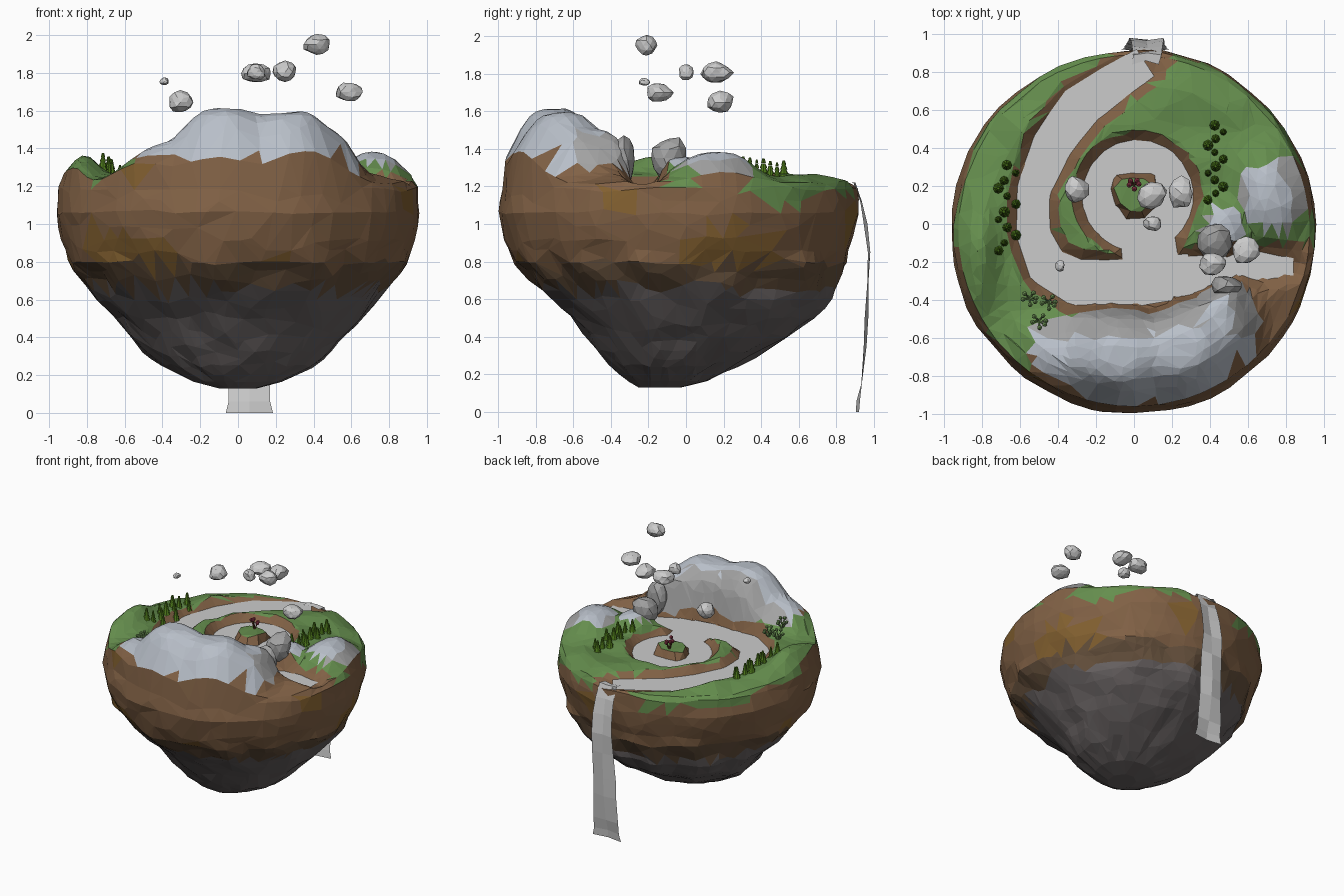
import bpy, bmesh, math, random
from mathutils import Vector, noise, Matrix

if "Cube" in bpy.data.objects:
    bpy.data.objects.remove(bpy.data.objects["Cube"])

random.seed(4)


def mat(name, r, g, b):
    m = bpy.data.materials.new(name)
    m.diffuse_color = (r, g, b, 1)
    m.use_nodes = True
    m.node_tree.nodes["Principled BSDF"].inputs["Base Color"].default_value = m.diffuse_color
    return m


SOIL = mat("soil", .22, .12, .06)
DARK_SOIL = mat("dark_soil", .13, .08, .045)
OCHRE = mat("ochre", .23, .12, .03)
STONE = mat("dark_stone", .13, .115, .115)
GRASS = mat("grass", .13, .27, .075)
SNOW = mat("snow", .48, .52, .58)
CLIFF = mat("cliff", .36, .36, .36)
PINE = mat("pine", .07, .18, .01)
SHRUB = mat("shrub", .2, .38, .12)
BARK = mat("bark", .16, .07, .03)
RED = mat("red_leaves", .3, .04, .07)


def finish(name, bm, *mats):
    me = bpy.data.meshes.new(name)
    bm.to_mesh(me)
    bm.free()
    for m in mats:
        me.materials.append(m)
    ob = bpy.data.objects.new(name, me)
    bpy.context.collection.objects.link(ob)
    return ob


# Water courses: x, y, half width
RIVER = [(.1, .95, .06), (.06, .85, .07), (-.11, .74, .085), (-.28, .62, .1), (-.43, .42, .095),
         (-.53, .17, .075), (-.53, -.05, .075), (-.46, -.22, .095), (-.3, -.31, .11),
         (0, -.31, .11), (.3, -.27, .1)]
INLET = [(.06, .02, .13), (.1, -.3, .14)]
NOTCH = [(.28, -.27, .09), (.52, -.22, .055), (.68, -.22, .07), (.84, -.22, .04)]
POOL = (.02, .15, .28)
WATER = 1.21


def channel(x, y):
    """Signed distance to the nearest water edge."""
    best = math.hypot(x - POOL[0], y - POOL[1]) - POOL[2]
    for path in (RIVER, INLET, NOTCH):
        for a, b in zip(path, path[1:]):
            dx, dy = b[0] - a[0], b[1] - a[1]
            t = ((x - a[0]) * dx + (y - a[1]) * dy) / (dx * dx + dy * dy)
            t = min(1, max(0, t))
            d = math.hypot(x - a[0] - t * dx, y - a[1] - t * dy)
            best = min(best, d - a[2] - t * (b[2] - a[2]))
    return best


# Hills: x, y, height, radius x, radius y
HILLS = [(-.08, -.7, .355, .28, .26), (.1, -.69, .2, .3, .27), (.27, -.67, .325, .27, .27),
         (.43, -.54, .24, .21, .24), (.47, -.39, .18, .13, .13), (-.37, -.71, .16, .27, .2),
         (.73, .15, .113, .19, .23), (.47, -.02, .1, .13, .15)]


def hills(x, y):
    """Smoothly blended hill height."""
    return sum((h * math.exp(-math.hypot((x - a) / rx, (y - b) / ry) ** 3)) ** 4
               for a, b, h, rx, ry in HILLS) ** .25


def height(x, y):
    r = math.hypot(x, y + .035) / .92
    z = 1.26 - .04 * max(0, (r - .85) / .15) + hills(x, y)
    z += .115 * math.exp(-((x + .83) / .1) ** 2 - ((y + .2) / .28) ** 2)
    z += .022 * noise.noise(Vector((x * 5, y * 5, 1)))
    t = min(1, max(0, channel(x, y) / .065))
    return WATER - .012 + (z - WATER + .012) * t


# Island body: rings of z, half width, front y, back y, then the height field on top
PROFILE = [(.13, .1, -.25, -.03), (.165, .23, -.31, .11), (.25, .4, -.41, .27), (.33, .5, -.47, .42),
           (.41, .58, -.53, .56), (.5, .65, -.61, .68), (.6, .75, -.71, .77), (.7, .83, -.82, .8),
           (.8, .89, -.91, .84), (.92, .935, -.965, .88), (1.06, .965, -.995, .92), (1.19, .945, -.98, .91)]
rows = [PROFILE[0]]
for p, q in zip(PROFILE, PROFILE[1:]):
    rows += [tuple((u + v) / 2 for u, v in zip(p, q)), q]
SEG, TOP = 96, 36
bm = bmesh.new()
rings = []
for z, rx, y0, y1 in rows:
    ring = []
    for i in range(SEG):
        a = math.tau * i / SEG
        c, s = math.cos(a), math.sin(a)
        k = 1 + .05 * noise.noise(Vector((c * 4, s * 4, z * 7))) * (1 if z < .85 else .35)
        dz = .02 * noise.noise(Vector((c * 4, s * 4, z * 9 + 5))) if z > .2 else 0
        ring.append(bm.verts.new((rx * c * k, (y0 + y1) / 2 + (y1 - y0) / 2 * s * k, z + dz)))
    rings.append(ring)
for j in range(TOP):
    f = 1 - j / TOP
    ring = []
    for i in range(SEG):
        a = math.tau * i / SEG
        x, y = .925 * f * math.cos(a), -.035 * f + .925 * f * math.sin(a)
        ring.append(bm.verts.new((x, y, height(x, y))))
    rings.append(ring)
for lo, hi in zip(rings, rings[1:]):
    for i in range(SEG):
        k = (i + 1) % SEG
        bm.faces.new((lo[i], lo[k], hi[k], hi[i]))
bm.faces.new(rings[0][::-1])
bm.faces.new(rings[-1])
bmesh.ops.triangulate(bm, faces=bm.faces)
island = finish("island", bm, SOIL, DARK_SOIL, OCHRE, STONE, GRASS, SNOW, CLIFF)
# Thin the mesh to irregular low-poly facets
island.modifiers.new("facets", 'DECIMATE').ratio = .22
bpy.context.view_layer.objects.active = island
bpy.ops.object.modifier_apply(modifier="facets")
# Colour the facets by height, slope and distance to water
for p in island.data.polygons:
    x, y, z = p.center
    nz = p.normal.z
    bank = channel(x, y)
    if z < .66:
        i = 3
    elif z < .79:
        i = 1
    elif hills(x, y) > .06 and z > 1.29 and x > -.55:
        i = 6 if (nz < .8 and y > -.6) else 5
        if y < -.7 and z < 1.36:
            i = 0
    elif z > 1.2 and nz > .35:
        i = 0 if bank < .05 or (x > .5 and y < -.1) or (y < -.75) else 4
    elif y > .3 and z > 1.12 + .1 * noise.noise(Vector((x * 3, y * 3, 0))) and abs(x) > .2:
        i = 4
    else:
        i = 2 if noise.noise(Vector((x * 2.5, y * 2.5, z * 3))) > .3 else 0
    p.material_index = i


# Water sheets
def ribbon(name, pts, side=None, bow=0):
    bm = bmesh.new()
    prev = None
    for i, (x, y, z, w) in enumerate(pts):
        a, b = pts[max(i - 1, 0)], pts[min(i + 1, len(pts) - 1)]
        s = side or Vector((b[1] - a[1], a[0] - b[0], 0)).normalized()
        row = [bm.verts.new(Vector((x, y + bow * (1 - abs(k)) * math.cos(i), z)) + s * w * k) for k in (-1, 0, 1)]
        if prev:
            for k in (0, 1):
                bm.faces.new((prev[k], prev[k + 1], row[k + 1], row[k]))
        prev = row
    return finish(name, bm)


ribbon("river", [(x, y, WATER, w + .015) for x, y, w in RIVER[1:]])
ribbon("pool_inlet", [(x, y, WATER - .001, w + .01) for x, y, w in INLET])
ribbon("notch_stream", [(x, y, WATER - .002, w + .01) for x, y, w in NOTCH])
bm = bmesh.new()
bmesh.ops.create_circle(bm, cap_ends=True, segments=28, radius=POOL[2] + .015,
                        matrix=Matrix.Translation((POOL[0], POOL[1], WATER + .001)))
finish("pool", bm)
ribbon("waterfall", [(.06, .84, 1.215, .07), (.07, .89, 1.22, .075), (.07, .935, 1.12, .08), (.07, .965, 1, .085),
                     (.065, .98, .85, .09), (.065, .965, .7, .095), (.06, .95, .5, .1), (.06, .945, .35, .1),
                     (.06, .935, .15, .11), (.06, .925, .06, .11), (.06, .92, 0, .125)], Vector((1, 0, 0)), .02)


# Boulders
def boulder(name, pos, size, *mats):
    bm = bmesh.new()
    bmesh.ops.create_icosphere(bm, subdivisions=2, radius=1)
    off = Vector(pos) * 7
    for v in bm.verts:
        v.co *= 1 + .3 * noise.noise(v.co * 1.1 + off)
        v.co = Vector(pos) + Vector([c * s for c, s in zip(v.co, size)])
    return finish(name, bm, *mats)


for n, (x, y, z, sx, sy, sz) in enumerate([
        (-.305, .18, 1.645, .064, .077, .052), (.415, -.21, 1.95, .07, .062, .05),
        (.59, -.14, 1.7, .07, .072, .05), (.25, .16, 1.805, .066, .082, .053),
        (.09, .155, 1.797, .08, .068, .054), (.1, 0, 1.805, .05, .042, .046),
        (-.39, -.22, 1.755, .027, .03, .02)]):
    boulder("floating_rock_%d" % n, (x, y, z), (sx, sy, sz))
boulder("gate_rock_back", (.43, -.09, 1.35), (.1, .1, .115), CLIFF)
boulder("gate_rock_front", (.48, -.33, 1.34), (.085, .06, .125), CLIFF)

# Islet with a grassy cap in the pool
bm = bmesh.new()
bmesh.ops.create_cone(bm, cap_ends=True, segments=9, radius1=.14, radius2=.1, depth=.09,
                      matrix=Matrix.Translation((0, .16, 1.225)))
for v in bm.verts:
    v.co += Vector((random.uniform(-.02, .02), random.uniform(-.02, .02), random.uniform(-.012, .012)))
bmesh.ops.triangulate(bm, faces=bm.faces)
for f in bm.faces:
    f.material_index = int(f.normal.z > .75)
finish("islet", bm, SOIL, GRASS)


# Plants
def pine(bm, x, y, r):
    z = height(x, y) - .01
    h = .065 + r
    for k in range(4):
        q = r * (1 - .2 * k)
        bmesh.ops.create_cone(bm, cap_ends=True, segments=8, radius1=q, radius2=q * .5, depth=h * .24,
                              matrix=Matrix.Translation((x, y, z + h * (.14 + .25 * k))))


bm = bmesh.new()
for i in range(12):
    r = (.033, .022, .028)[i % 3]
    pine(bm, -.67 + (0, .045, -.015, -.045)[i % 4], .31 - .041 * i, r)
    pine(bm, .425 + (0, .045, .005, -.035)[i % 4], .52 - .036 * i, r)
finish("pine_rows", bm, PINE)


def sprig(bm, x, y, z, h, spread, blob, count):
    """Thin stems ending in small leaf balls; leaves use slot 1."""
    for k in range(count):
        a = k * 2.4
        d = Vector((math.cos(a) * spread, math.sin(a) * spread, h * (.65 + .35 * (k % 3) / 2)))
        m = Matrix.Translation(Vector((x, y, z)) + d / 2) @ d.to_track_quat('Z', 'Y').to_matrix().to_4x4()
        bmesh.ops.create_cone(bm, segments=4, radius1=.006, radius2=.003, depth=d.length, matrix=m)
        leaf = bmesh.ops.create_icosphere(bm, subdivisions=1, radius=blob,
                                          matrix=Matrix.Translation(Vector((x, y, z)) + d))
        for f in {f for v in leaf["verts"] for f in v.link_faces}:
            f.material_index = 1


bm = bmesh.new()
for x, y in [(-.55, -.39), (-.45, -.41), (-.5, -.51)]:
    sprig(bm, x, y, height(x, y) - .01, .07, .035, .014, 6)
finish("shrubs", bm, SHRUB, SHRUB)
bm = bmesh.new()
sprig(bm, 0, .21, 1.26, .09, .025, .016, 5)
finish("red_tree", bm, BARK, RED)
